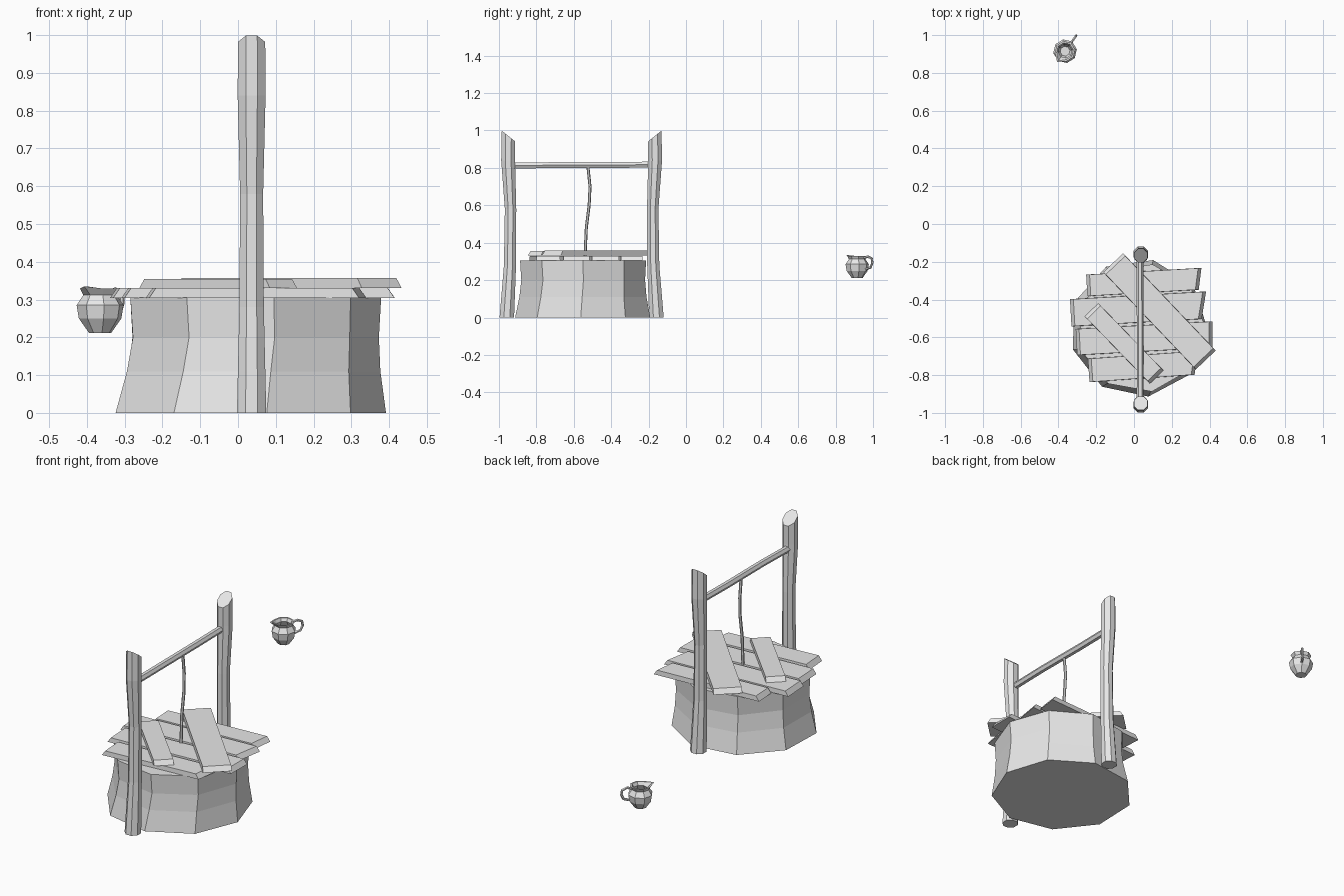
import bpy, bmesh, math, random
from mathutils import Vector

random.seed(4)
if "Cube" in bpy.data.objects:
    bpy.data.objects.remove(bpy.data.objects["Cube"], do_unlink=True)

GREY = (0.8, 0.8, 0.8, 1)
mat = bpy.data.materials.new("plain grey")
mat.use_nodes = True
mat.diffuse_color = GREY
mat.node_tree.nodes["Principled BSDF"].inputs["Base Color"].default_value = GREY


def loft(name, rings, closed=False):
    """Skin a list of equal rings; cap the ends unless it closes on itself."""
    bm = bmesh.new()
    loops = [[bm.verts.new(p) for p in ring] for ring in rings]
    n = len(loops[0])
    pairs = list(zip(loops, loops[1:]))
    if closed:
        pairs.append((loops[-1], loops[0]))
    for a, b in pairs:
        for i in range(n):
            j = (i + 1) % n
            bm.faces.new((a[i], a[j], b[j], b[i]))
    if not closed:
        bm.faces.new(loops[0][::-1])
        bm.faces.new(loops[-1])
    bmesh.ops.recalc_face_normals(bm, faces=bm.faces)
    mesh = bpy.data.meshes.new(name)
    bm.to_mesh(mesh)
    bm.free()
    mesh.materials.append(mat)
    obj = bpy.data.objects.new(name, mesh)
    bpy.context.collection.objects.link(obj)
    return obj


def circle(cx, cy, z, r, sides, start=0.0):
    return [Vector((cx + r * math.cos(start + math.tau * i / sides),
                    cy + r * math.sin(start + math.tau * i / sides), z))
            for i in range(sides)]


def tube(name, path, r, sides, side_axis):
    """Round bar along a path; side_axis is never parallel to the path."""
    path = [Vector(p) for p in path]
    rings = []
    for i, p in enumerate(path):
        t = (path[min(i + 1, len(path) - 1)] - path[max(i - 1, 0)]).normalized()
        u = t.cross(Vector(side_axis)).normalized()
        v = t.cross(u)
        rings.append([p + r * (u * math.cos(math.tau * k / sides)
                               + v * math.sin(math.tau * k / sides))
                      for k in range(sides)])
    return loft(name, rings)


def plank(name, a, b, width, z0, z1, skew=0.0):
    """Board from a to b with chamfered ends."""
    a, b = Vector((*a, 0)), Vector((*b, 0))
    d = (b - a).normalized()
    n = Vector((-d.y, d.x, 0)) * width / 2
    rings = []
    for z, inset in ((z0, 0.0), (z1, 0.018)):
        w = n * (1 - inset)
        s, e = a + d * inset, b - d * inset
        up = Vector((0, 0, z))
        rings.append([s - w + up, e - w + d * skew + up,
                      e + w - d * skew + up, s + w + up])
    return loft(name, rings)


# Nine-sided well wall with a flared foot
start = math.radians(-82)
loft("well_wall", [circle(x, -0.55, z, r, 9, start + turn) for z, x, r, turn in
                   ((0, 0.025, 0.367, 0), (0.11, 0.032, 0.345, 0.02),
                    (0.2, 0.037, 0.336, 0.04), (0.305, 0.037, 0.342, 0.03))])

# Two crooked posts, mirrored across the well, cut at a slant on top
MID = -0.558
POST = ((0, 0.036, -0.4, 0.042), (0.28, 0.036, -0.383, 0.035),
        (0.58, 0.036, -0.38, 0.033), (0.84, 0.036, -0.393, 0.04),
        (0.97, 0.036, -0.391, 0.039))
for name, sign in (("front_post", 1), ("back_post", -1)):
    rings = []
    for z, x, y, r in POST:
        ring = circle(x, MID + sign * y, z, r, 8, math.pi / 8)
        if z > 0.9:
            for p in ring:
                p.z -= sign * (p.y - MID - sign * y) * 0.8
        rings.append(ring)
    loft(name, rings)

# Crossbar and hanging rope
tube("crossbar", [(0.032, -0.93, 0.812), (0.034, -0.7, 0.815),
                  (0.032, -0.4, 0.815), (0.032, -0.18, 0.818)], 0.018, 6, (0, 0, 1))
tube("rope", [(0.034, -0.525, 0.81), (0.034, -0.513, 0.7), (0.036, -0.518, 0.6),
              (0.034, -0.533, 0.48), (0.034, -0.54, 0.325)], 0.008, 6, (1, 0, 0))

# Lower layer of cover planks
LOWER = (((-0.25, -0.325), (0.35, -0.29), 0.115),
         ((-0.335, -0.47), (0.37, -0.43), 0.145),
         ((-0.305, -0.625), (0.415, -0.585), 0.14),
         ((-0.24, -0.775), (0.33, -0.735), 0.125))
for i, (a, b, width) in enumerate(LOWER):
    plank(f"lower_plank_{i + 1}", a, b, width, 0.304, 0.33, random.uniform(-0.02, 0.02))

# Two diagonal planks on top
plank("wide_top_plank", (-0.11, -0.205), (0.38, -0.72), 0.145, 0.331, 0.357)
plank("narrow_top_plank", (-0.225, -0.455), (0.12, -0.81), 0.1, 0.331, 0.355)

# Open jug: outer wall up to the lip and back down inside, with a spout
JX, JY = -0.365, 0.915
out = Vector((0.58, 0.81, 0)).normalized()
handle_angle = math.atan2(out.y, out.x)
rings = []
for z, r in ((0.212, 0.03), (0.25, 0.057), (0.285, 0.063), (0.312, 0.045),
             (0.329, 0.054), (0.329, 0.045), (0.312, 0.036), (0.28, 0.053),
             (0.222, 0.026)):
    ring = circle(JX, JY, z, r, 8, handle_angle)
    if z > 0.32:
        ring[4] += -out * 0.018 + Vector((0, 0, 0.006))
    rings.append(ring)
loft("jug", rings)

# Jug handle: a bent loop away from the spout
tube("jug_handle", [Vector((JX, JY, z)) + out * d for d, z in
                    ((0.043, 0.318), (0.07, 0.326), (0.096, 0.316),
                     (0.1, 0.292), (0.088, 0.268), (0.058, 0.258))],
     0.007, 6, (-out.y, out.x, 0))
